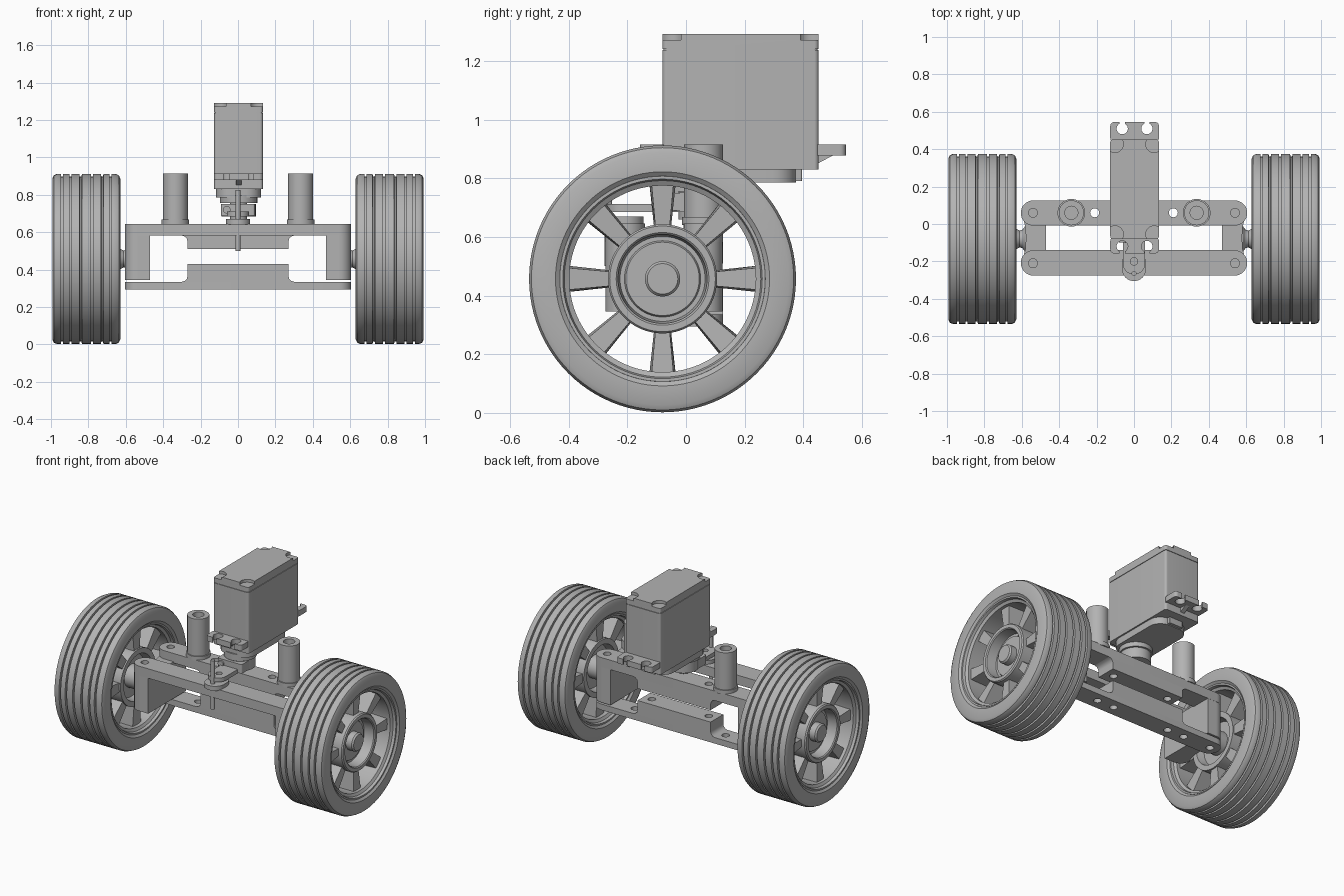
import bpy, bmesh, math
from mathutils import Matrix, Vector

if "Cube" in bpy.data.objects:
    bpy.data.objects.remove(bpy.data.objects["Cube"])

grey = bpy.data.materials.new("plain grey")
grey.use_nodes = True
grey.diffuse_color = (0.45, 0.45, 0.45, 1)
grey.node_tree.nodes["Principled BSDF"].inputs["Base Color"].default_value = (0.45, 0.45, 0.45, 1)
parts = []


def finish(name, bm, keep=True):
    bmesh.ops.remove_doubles(bm, verts=bm.verts, dist=1e-5)
    bmesh.ops.recalc_face_normals(bm, faces=bm.faces)
    mesh = bpy.data.meshes.new(name)
    bm.to_mesh(mesh)
    bm.free()
    mesh.materials.append(grey)
    ob = bpy.data.objects.new(name, mesh)
    bpy.context.collection.objects.link(ob)
    if keep:
        parts.append(ob)
    return ob


def prism(name, pts, lo, hi, axis="z", keep=True):
    """Extrude a 2D outline along z (points are x, y) or along y (points are x, z)."""
    bm = bmesh.new()
    place = (lambda a, b, h: (a, b, h)) if axis == "z" else (lambda a, b, h: (a, h, b))
    face = bm.faces.new([bm.verts.new(place(a, b, lo)) for a, b in pts])
    new = bmesh.ops.extrude_face_region(bm, geom=[face])["geom"]
    verts = [v for v in new if isinstance(v, bmesh.types.BMVert)]
    bmesh.ops.translate(bm, verts=verts, vec=Vector(place(0, 0, hi - lo)))
    return finish(name, bm, keep)


def rounded(x0, x1, y0, y1, r, n=8):
    """Rounded rectangle outline."""
    pts = []
    for i, (cx, cy) in enumerate([(x1 - r, y1 - r), (x0 + r, y1 - r), (x0 + r, y0 + r), (x1 - r, y0 + r)]):
        for k in range(n + 1):
            a = math.pi / 2 * (i + k / n)
            p = (cx + r * math.cos(a), cy + r * math.sin(a))
            if not pts or math.dist(p, pts[-1]) > 1e-4:
                pts.append(p)
    if math.dist(pts[0], pts[-1]) < 1e-4:
        pts.pop()
    return pts


def circle(x, y, r, n=32):
    return [(x + r * math.cos(math.tau * k / n), y + r * math.sin(math.tau * k / n)) for k in range(n)]


def cut(ob, outlines, lo, hi):
    """Cut vertical openings through a part."""
    cutters = [prism("cutter", o, lo, hi, keep=False) for o in outlines]
    for c in cutters:
        c.hide_render = True
        mod = ob.modifiers.new("opening", "BOOLEAN")
        mod.operation = "DIFFERENCE"
        mod.solver = "EXACT"
        mod.object = c
    bpy.context.view_layer.update()
    result = bpy.data.meshes.new_from_object(ob.evaluated_get(bpy.context.evaluated_depsgraph_get()))
    ob.modifiers.clear()
    ob.data = result
    for c in cutters:
        bpy.data.objects.remove(c)


def revolve(name, profile, centre, side, closed=True, seg=80):
    """Turn (radius, x) points about the x axis; side mirrors them."""
    bm = bmesh.new()
    rings = [[bm.verts.new((centre[0] + side * x, centre[1] + r * math.cos(t), centre[2] + r * math.sin(t)))
              for r, x in profile] for t in (math.tau * k / seg for k in range(seg))]
    n = len(profile)
    for k in range(seg):
        a, b = rings[k], rings[(k + 1) % seg]
        for i in range(n if closed else n - 1):
            j = (i + 1) % n
            bm.faces.new((a[i], a[j], b[j], b[i]))
    bmesh.ops.dissolve_degenerate(bm, dist=1e-6, edges=bm.edges)
    return finish(name, bm)


# Wheels
half, radius = 0.182, 0.455
tread = [(radius - 0.025, -half), (radius - 0.008, -half + 0.008), (radius, -half + 0.025)]
for g in (-0.13, -0.085, -0.03, 0.03, 0.085, 0.13):
    tread += [(radius, g - 0.006), (radius - 0.014, g - 0.005), (radius - 0.014, g + 0.005), (radius, g + 0.006)]
tread += [(r, -x) for r, x in reversed(tread[:3])]
tire = tread + [(0.365, half), (0.35, half - 0.012), (0.35, -half + 0.012), (0.365, -half)]
rim_side = [(0.352, 0.162), (0.35, 0.172), (0.34, 0.172), (0.335, 0.155), (0.318, 0.145)]
rim = rim_side + [(r, -x) for r, x in reversed(rim_side)]
hub = [(0, 0.135), (0.052, 0.135), (0.06, 0.125), (0.06, 0.085), (0.125, 0.085), (0.13, 0.075),
       (0.145, 0.075), (0.152, 0.14), (0.158, 0.146), (0.18, 0.146), (0.186, 0.138),
       (0.186, -0.13), (0.152, -0.13), (0.14, -0.08), (0.075, -0.08), (0.075, -0.15),
       (0.055, -0.18), (0.045, -0.2), (0.05, -0.215), (0.07, -0.23), (0, -0.23)]

for side, tag in ((1, "left"), (-1, "right")):
    centre = (side * 0.811, -0.08, 0.457)
    revolve(tag + "_tire", tire, centre, side, seg=96)
    revolve(tag + "_rim", rim, centre, side)
    revolve(tag + "_hub", hub, centre, side, closed=False)
    bm = bmesh.new()
    for k in range(8):
        # spoke that widens towards the rim
        spoke = bmesh.ops.create_cube(bm, size=1)["verts"]
        for v in spoke:
            outer = v.co.z > 0
            front = v.co.x > 0
            v.co = Vector(((0.125 if outer else 0.115) if front else -0.12,
                           math.copysign(0.038 if outer else 0.024, v.co.y) * (1 if front else 1.2),
                           0.33 if outer else 0.175))
            v.co.x *= side
        bmesh.ops.rotate(bm, verts=spoke, cent=(0, 0, 0), matrix=Matrix.Rotation(math.tau * k / 8, 3, "X"))
    bmesh.ops.translate(bm, verts=bm.verts, vec=centre)
    finish(tag + "_spokes", bm)

    # Upright block between the beams, waisted beside the axle
    outline = rounded(0.47, 0.605, -0.275, 0.125, 0.066)
    outer = [p for p in outline if p[0] > 0.535]
    upper = [p for p in outer if p[1] > 0]
    lower = [p for p in outer if p[1] < 0]
    pts = [(0.47, 0.125)] + list(reversed(upper)) + [(0.59, 0.02), (0.58, -0.02), (0.578, -0.075), (0.58, -0.13), (0.59, -0.17)]
    pts += list(reversed(lower)) + [(0.47, -0.275)]
    prism(tag + "_upright", [(side * x, y) for x, y in pts], 0.345, 0.59)

    # Post with a foot and a bore
    x = side * 0.335
    post = prism(tag + "_post", circle(x, 0.06, 0.067), 0.64, 0.915)
    cut(post, [circle(x, 0.06, 0.035)], 0.7, 1)
    foot = prism(tag + "_post_foot", circle(x, 0.06, 0.074), 0.64, 0.668)
    cut(foot, [circle(x, 0.06, 0.06)], 0.6, 0.7)

# Beams
hole = 0.024
front_holes = [circle(s * 0.54, -0.21, hole) for s in (1, -1)]
rear_holes = [circle(s * x, 0.06, hole) for s in (1, -1) for x in (0.54, 0.21)]
low_holes = rear_holes + [circle(s * 0.335, 0.06, hole) for s in (1, -1)]
front_beam = prism("front_upper_beam", rounded(-0.605, 0.605, -0.276, -0.14, 0.067), 0.582, 0.645)
cut(front_beam, front_holes, 0.4, 0.8)

step = [(0.3, 0), (0.285, 0.005), (0.274, 0.016), (0.27, 0.03)]
for name, base, top, tip, edge, holes in (("rear_upper_beam", 0.582, 0.645, 0.51, 0.582, rear_holes),
                                          ("rear_lower_beam", 0.295, 0.335, 0.43, 0.335, low_holes)):
    plate = prism(name, rounded(-0.605, 0.605, -0.008, 0.126, 0.066), base, top)
    cut(plate, holes, 0.2, 0.8)
    d = 1 if tip > edge else -1
    right = [(x, edge + d * z) for x, z in step] + [(0.27, tip)]
    web = prism(name + "_web", right + [(-x, z) for x, z in reversed(right)], -0.008, 0.126, "y")
    cut(web, holes, 0.2, 0.8)

# Servo case
mid = 0.003
prism("servo_case", rounded(mid - 0.13, mid + 0.13, -0.08, 0.452, 0.015), 0.83, 1.237)
prism("servo_seam", rounded(mid - 0.126, mid + 0.126, -0.076, 0.448, 0.015), 1.23, 1.245)
lid = prism("servo_lid", rounded(mid - 0.13, mid + 0.13, -0.08, 0.452, 0.015), 1.241, 1.291)
cut(lid, [circle(mid + s * 0.105, y, 0.045) for s in (1, -1) for y in (-0.055, 0.427)], 1.272, 1.4)
prism("servo_gearbox", rounded(mid - 0.12, mid + 0.12, -0.07, 0.375, 0.08), 0.785, 0.835)
prism("servo_cable_tab", rounded(mid - 0.05, mid + 0.05, 0.36, 0.395, 0.005), 0.79, 0.835)

# Mounting ears with open keyhole slots, and a rib under each
for name, y0, y1, hy, d in (("front_ear", -0.157, -0.07, -0.12, -1), ("rear_ear", 0.44, 0.545, 0.51, 1)):
    ear = prism(name, rounded(mid - 0.13, mid + 0.13, y0, y1, 0.02), 0.878, 0.915)
    slots = []
    for s in (1, -1):
        x = mid + s * 0.066
        far = hy + d * 0.1
        slots += [circle(x, hy, 0.03), rounded(x - 0.014, x + 0.014, min(hy, far), max(hy, far), 0.003)]
    cut(ear, slots, 0.8, 1)
    bm = bmesh.new()
    inner = y1 if d < 0 else y0
    tip = hy - d * 0.005
    tri = [(inner, 0.845), (tip, 0.88), (inner, 0.88)]
    f = bm.faces.new([bm.verts.new((mid - 0.015, y, z)) for y, z in tri])
    ext = bmesh.ops.extrude_face_region(bm, geom=[f])["geom"]
    bmesh.ops.translate(bm, verts=[v for v in ext if isinstance(v, bmesh.types.BMVert)], vec=(0.03, 0, 0))
    finish(name + "_rib", bm)

# Output shaft, horn and steering pin
prism("output_boss", circle(mid, 0.02, 0.1), 0.755, 0.8)
prism("output_shaft", circle(mid, 0.02, 0.045), 0.66, 0.8)
horn = prism("horn_hub", circle(mid, 0.02, 0.092), 0.685, 0.752)
arm = prism("horn_arm", rounded(-0.06, 0.06, -0.27, 0.02, 0.059), 0.685, 0.712)
cut(arm, [circle(0, -0.2, 0.02)], 0.6, 0.8)
prism("clamp_block", rounded(-0.09, 0.09, -0.09, 0.0, 0.01), 0.69, 0.75)
prism("clamp_screw", circle(-0.06, 0.72, 0.02), -0.1, -0.08, "y")
boss = prism("beam_boss", rounded(-0.064, 0.064, -0.305, -0.145, 0.063), 0.64, 0.67)
prism("steering_pin", circle(0, -0.265, 0.013, 16), 0.5, 0.825)

# Smooth round sides, keep edges sharp
bpy.ops.object.select_all(action="DESELECT")
for ob in parts:
    ob.select_set(True)
bpy.context.view_layer.objects.active = parts[0]
bpy.ops.object.shade_smooth_by_angle(angle=math.radians(30))
